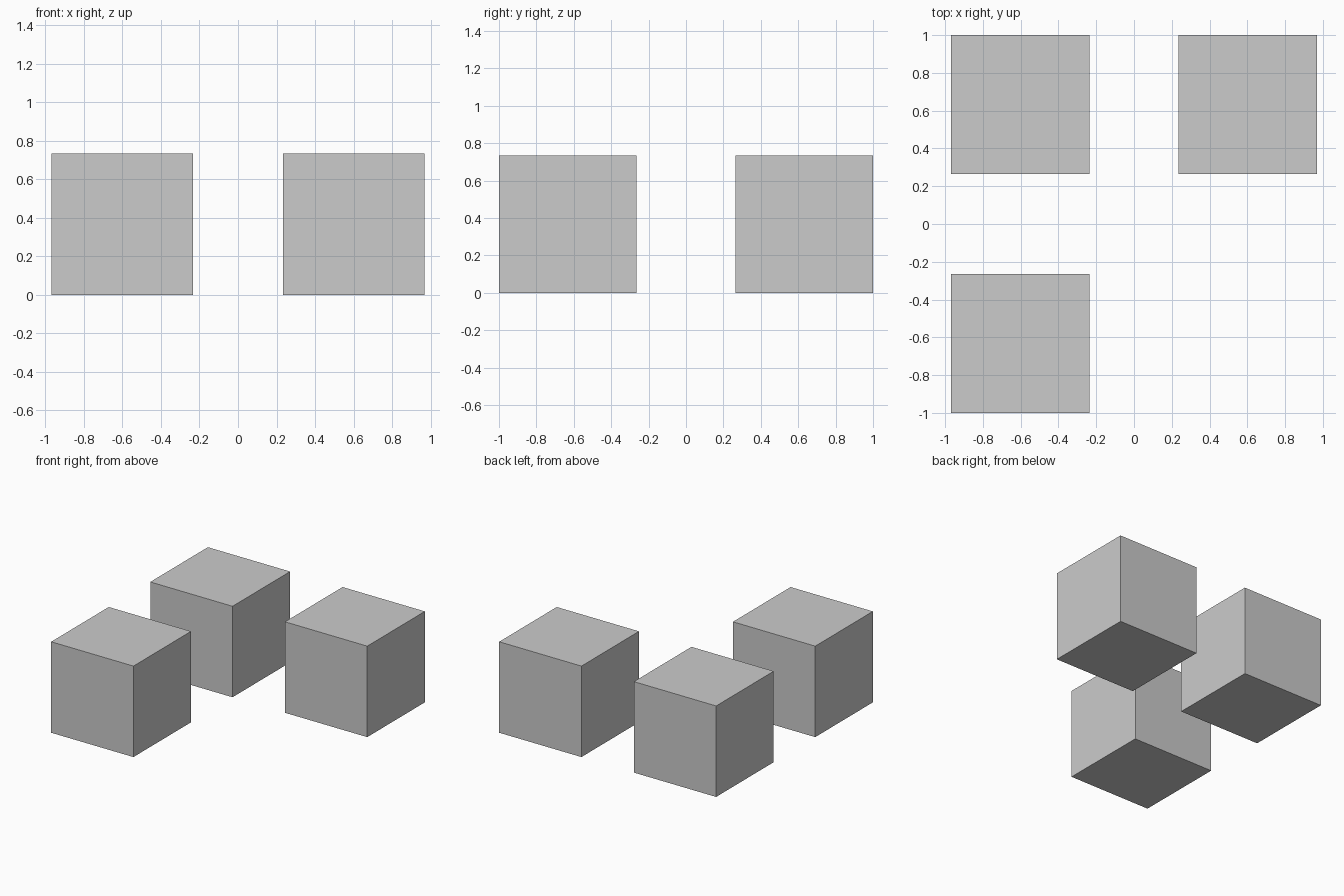
import bpy

if "Cube" in bpy.data.objects:
    bpy.data.objects.remove(bpy.data.objects["Cube"])

SIZE = 0.735          # cube edge length
X, Y = 0.602, 0.6325  # distance of cube centres from the axes


def add_cube(name, x, y):
    bpy.ops.mesh.primitive_cube_add(size=SIZE, location=(x, y, SIZE / 2))
    bpy.context.object.name = name


# Three equal cubes on the corners of a rectangle, front right corner empty
for name, sx, sy in (("front_left_cube", -1, -1),
                     ("back_left_cube", -1, 1),
                     ("back_right_cube", 1, 1)):
    add_cube(name, sx * X, sy * Y)
